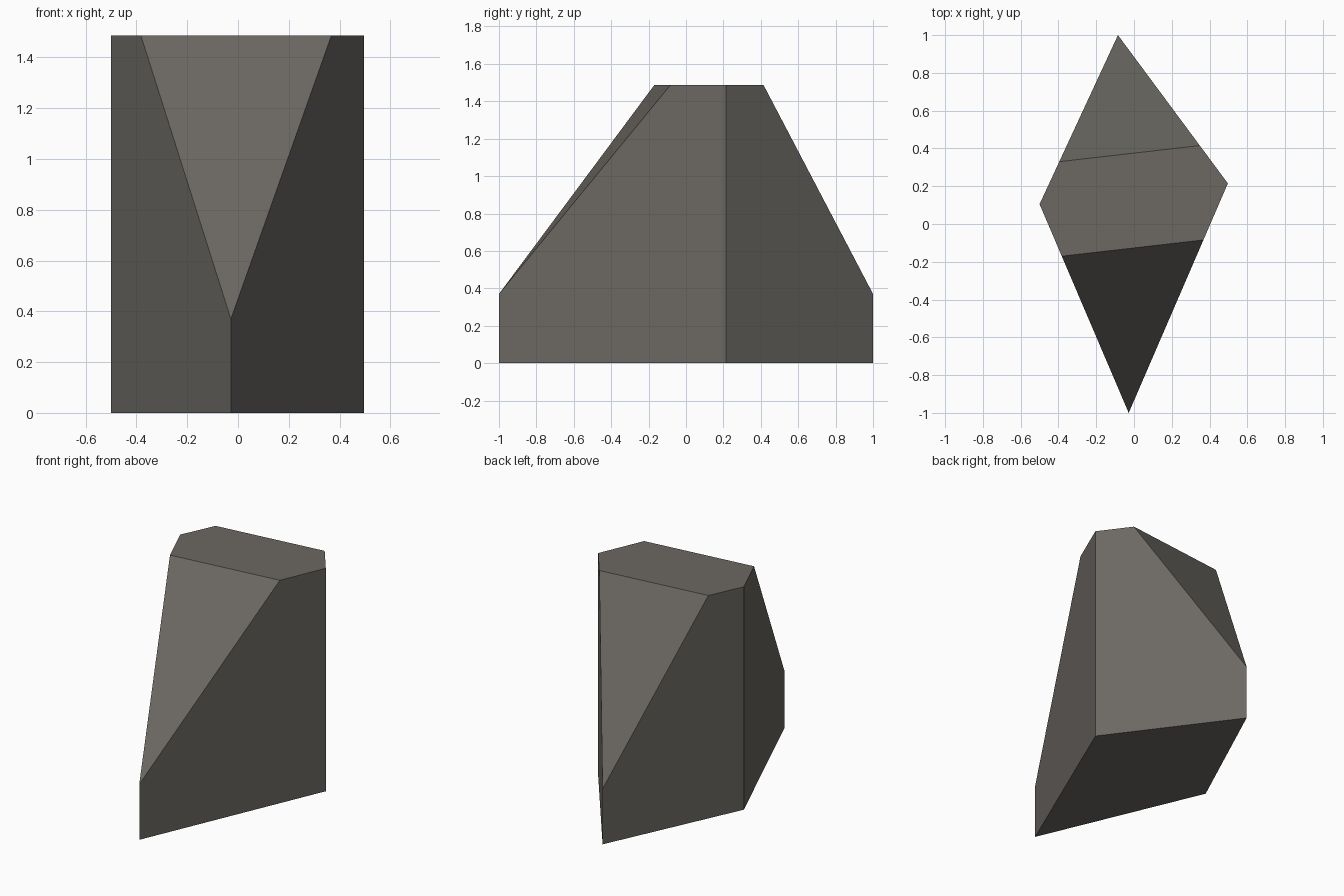
import bpy, bmesh
from mathutils import Vector

if "Cube" in bpy.data.objects:
    bpy.data.objects.remove(bpy.data.objects["Cube"])

HEIGHT, SHOULDER = 1.486, 0.37

stone = bpy.data.materials.new("warm grey stone")
stone.diffuse_color = (0.15, 0.14, 0.125, 1)
stone.use_nodes = True
stone.node_tree.nodes["Principled BSDF"].inputs["Base Color"].default_value = stone.diffuse_color

# Four-sided prism from the plan outline: front, right, back, left
outline = [(-0.028, -1.0), (0.497, 0.215), (-0.085, 1.0), (-0.5, 0.105)]
bm = bmesh.new()
base = bm.faces.new([bm.verts.new((x, y, 0)) for x, y in outline])
ext = bmesh.ops.extrude_face_region(bm, geom=[base])
bmesh.ops.translate(bm, vec=(0, 0, HEIGHT),
                    verts=[v for v in ext["geom"] if isinstance(v, bmesh.types.BMVert)])


def slice_off(tip, left, right):
    """Cut a sloped flat through a shoulder point and a line on the top."""
    p = Vector((*tip, SHOULDER))
    a, b = Vector((*left, HEIGHT)), Vector((*right, HEIGHT))
    n = (a - p).cross(b - p).normalized()
    if n.z < 0:
        n.negate()
    geom = bm.verts[:] + bm.edges[:] + bm.faces[:]
    cut = bmesh.ops.bisect_plane(bm, geom=geom, dist=1e-4, plane_co=p,
                                 plane_no=n, clear_outer=True)
    edges = [e for e in bm.edges if e.is_boundary]
    bmesh.ops.holes_fill(bm, edges=edges, sides=0)


# Front and back sloped facets
slice_off(outline[0], (-0.38, -0.17), (0.362, -0.085))
slice_off(outline[2], (-0.395, 0.33), (0.347, 0.415))

bmesh.ops.recalc_face_normals(bm, faces=bm.faces[:])
mesh = bpy.data.meshes.new("stone_block")
bm.to_mesh(mesh)
bm.free()
mesh.materials.append(stone)
bpy.context.collection.objects.link(bpy.data.objects.new("stone_block", mesh))
